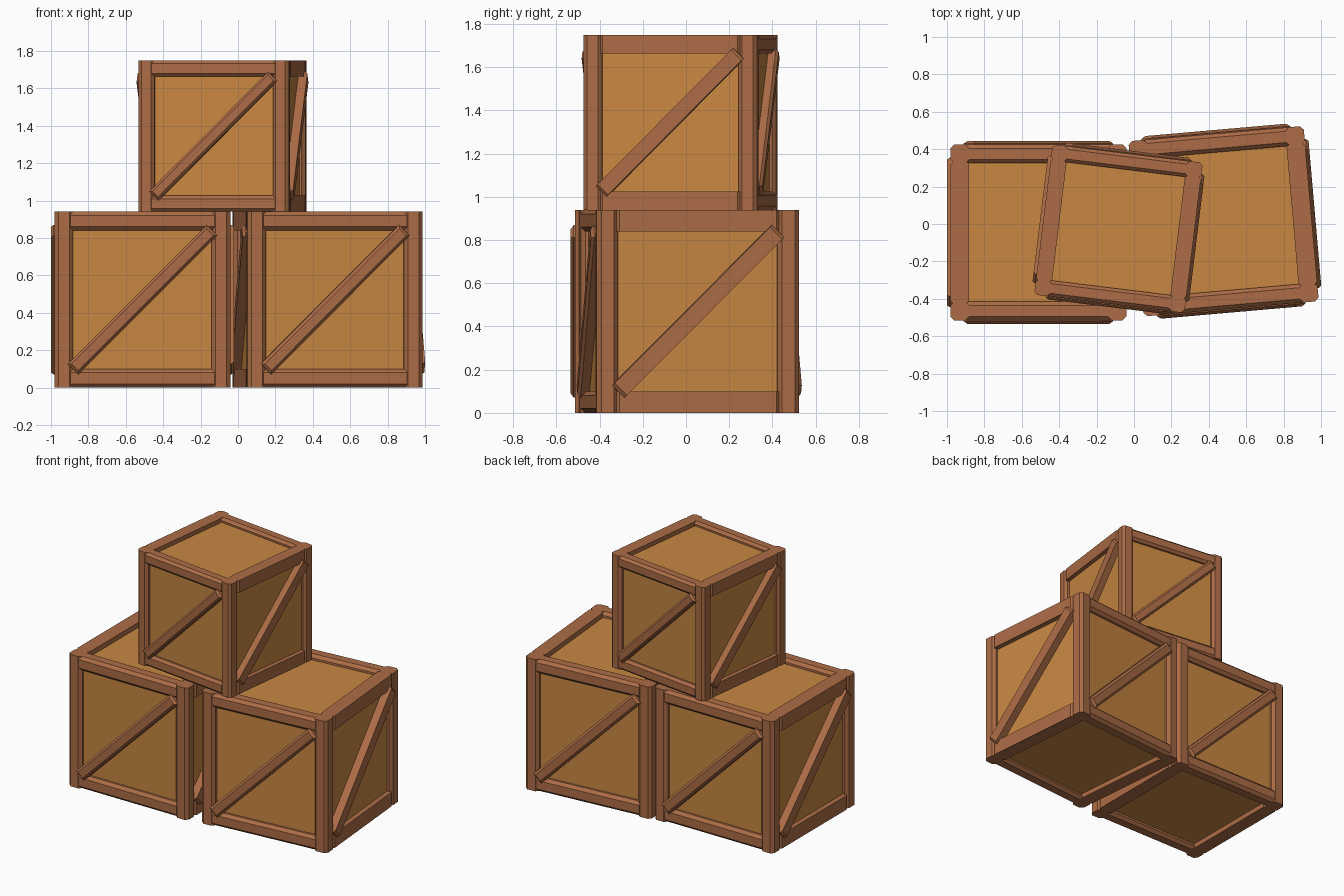
import bpy, bmesh, math
from mathutils import Matrix, Vector

if "Cube" in bpy.data.objects:
    bpy.data.objects.remove(bpy.data.objects["Cube"])


def material(name, rgb):
    m = bpy.data.materials.new(name)
    m.diffuse_color = (*rgb, 1)
    m.use_nodes = True
    m.node_tree.nodes["Principled BSDF"].inputs["Base Color"].default_value = m.diffuse_color
    return m


PANEL = material("light wood panel", (0.578, 0.242, 0.054))
FRAME = material("reddish brown timber", (0.413, 0.150, 0.061))

H = 0.47       # half size of a crate
T = 0.10       # timber thickness
CH = 0.02      # chamfer


def beam(bm, size, matrix, axes="", chamfer=CH):
    """Box whose edges running along the given local axes are chamfered."""
    part = bmesh.new()
    bmesh.ops.create_cube(part, size=1)
    bmesh.ops.scale(part, vec=size, verts=part.verts)
    edges = []
    for e in part.edges:
        d = e.verts[0].co - e.verts[1].co
        main = max(range(3), key=lambda i: abs(d[i]))
        if "xyz"[main] in axes:
            edges.append(e)
    if edges:
        bmesh.ops.bevel(part, geom=edges, offset=chamfer, segments=1,
                        affect='EDGES', profile=0.5)
    part.transform(matrix)
    tmp = bpy.data.meshes.new("tmp")
    part.to_mesh(tmp)
    part.free()
    bm.from_mesh(tmp)
    bpy.data.meshes.remove(tmp)


def finish(bm, name, mat):
    me = bpy.data.meshes.new(name)
    bm.to_mesh(me)
    bm.free()
    me.materials.append(mat)
    return me


def at(x, y, z):
    return Matrix.Translation(Vector((x, y, z)))


# Recessed panels: one inner box
bm = bmesh.new()
beam(bm, (0.87, 0.87, 0.87), at(0, 0, 0))
panels = finish(bm, "panels", PANEL)

# Corner posts, front/back rails (long chamfers), side rails (chamfered ends)
c = H - T / 2
bm = bmesh.new()
for s in (-1, 1):
    for t in (-1, 1):
        beam(bm, (T, T, 2 * H), at(s * c, t * c, 0), "z")
        beam(bm, (0.77, T, T), at(0, s * c, t * c), "x")
        beam(bm, (T, 0.77, T), at(s * c, 0, t * c), "z")
frame = finish(bm, "frame", FRAME)

# Diagonal braces, rising to the right on each of the four sides
bm = bmesh.new()
for k in range(4):
    m = (Matrix.Rotation(k * math.pi / 2, 4, 'Z') @ at(0, -0.45, 0)
         @ Matrix.Rotation(-math.pi / 4, 4, 'Y'))
    beam(bm, (1.05, 0.08, 0.08), m, "xz" if k % 2 == 0 else "z", 0.015)
braces = finish(bm, "braces", FRAME)

# Three crates: name, position, turn, scale
for name, loc, turn, k in (
        ("left_crate", (-0.511, -0.045, 0.47), 0, 1),
        ("right_crate", (0.479, 0.015, 0.47), 5, 1),
        ("top_crate", (-0.083, -0.025, 0.94 + 0.47 * 0.861), -7, 0.861)):
    for part, me in (("panels", panels), ("frame", frame), ("braces", braces)):
        ob = bpy.data.objects.new(name + "_" + part, me)
        ob.location = loc
        ob.rotation_euler = (0, 0, math.radians(turn))
        ob.scale = (k, k, k)
        bpy.context.collection.objects.link(ob)
